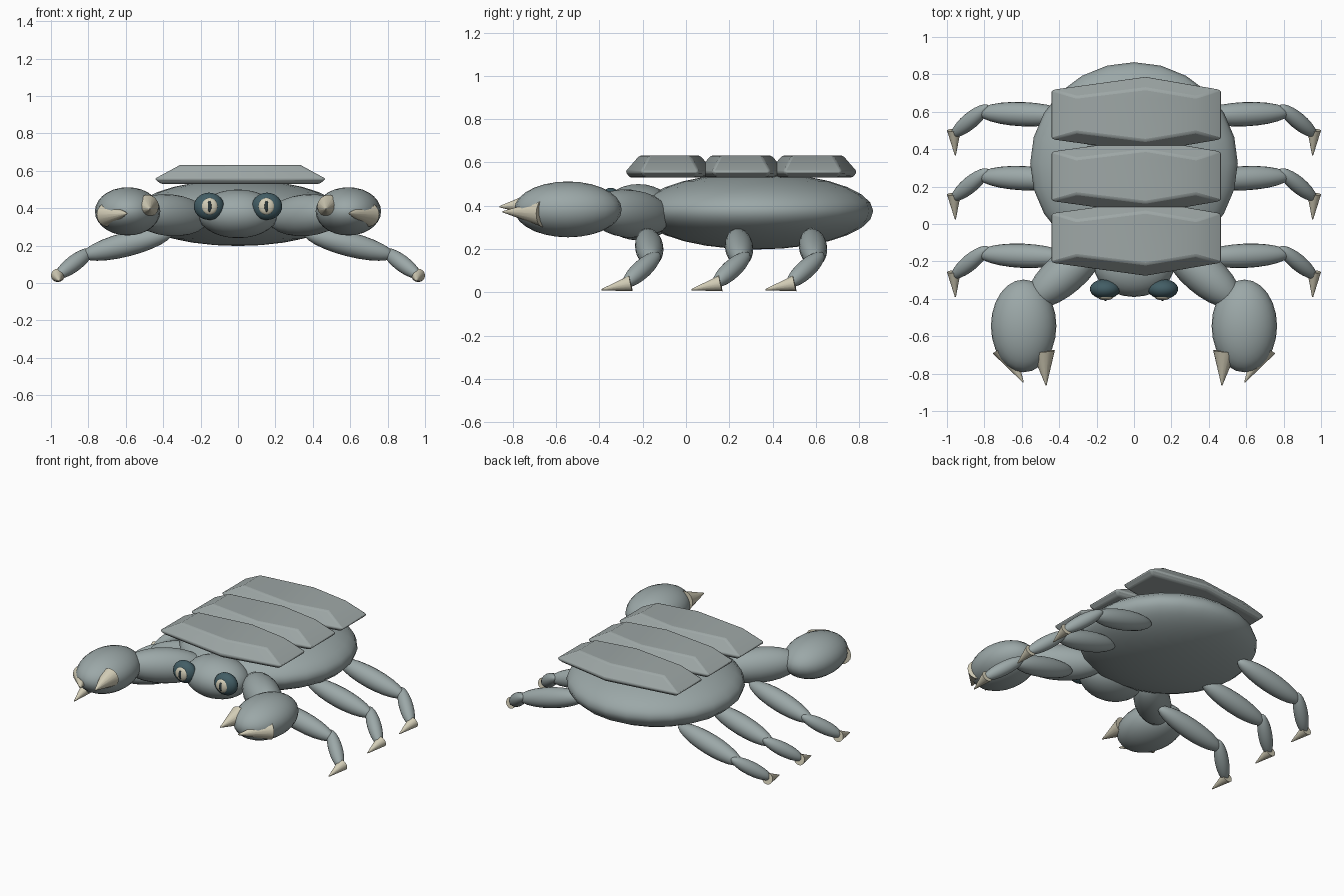
import bpy, bmesh, math
from mathutils import Vector

if "Cube" in bpy.data.objects:
    bpy.data.objects.remove(bpy.data.objects["Cube"])


def material(name, rgb):
    m = bpy.data.materials.new(name)
    m.diffuse_color = (*rgb, 1)
    m.use_nodes = True
    m.node_tree.nodes["Principled BSDF"].inputs["Base Color"].default_value = m.diffuse_color
    return m


SHELL = material("grey_shell", (0.33, 0.39, 0.39))
PLATE = material("grey_plate", (0.34, 0.385, 0.38))
CLAW = material("cream_claw", (0.66, 0.62, 0.48))
EYE = material("dark_teal", (0.055, 0.11, 0.13))
PUPIL = material("near_black", (0.025, 0.04, 0.045))


def finish(ob, name, mat, angle=60):
    ob.name = name
    ob.data.materials.append(mat)
    bpy.ops.object.select_all(action='DESELECT')
    ob.select_set(True)
    bpy.context.view_layer.objects.active = ob
    bpy.ops.object.shade_smooth_by_angle(angle=math.radians(angle))
    return ob


def ball(name, centre, radii, mat, segments=24, rings=14):
    bpy.ops.mesh.primitive_uv_sphere_add(segments=segments, ring_count=rings, location=centre)
    ob = bpy.context.object
    ob.scale = radii
    return finish(ob, name, mat)


def limb(name, a, b, radius, mat):
    """Ellipsoid stretched between two points."""
    a, b = Vector(a), Vector(b)
    ob = ball(name, (a + b) / 2, (radius, radius, (b - a).length / 2), mat, 20, 12)
    ob.rotation_euler = (b - a).to_track_quat('Z', 'Y').to_euler()
    return ob


def spike(name, base, tip, radius, mat):
    base, tip = Vector(base), Vector(tip)
    bpy.ops.mesh.primitive_cone_add(vertices=16, radius1=radius, radius2=0.003,
                                    depth=(tip - base).length, location=(base + tip) / 2)
    ob = bpy.context.object
    ob.rotation_euler = (tip - base).to_track_quat('Z', 'Y').to_euler()
    return finish(ob, name, mat, 50)


def back_plate(name, y):
    """Six-sided slab with a wide sloping rim."""
    # each ring: half width, corner half depth, peak half depth, height
    rings = [(0.425, 0.115, 0.185, 0.53), (0.458, 0.135, 0.205, 0.557),
             (0.32, 0.095, 0.14, 0.632)]
    bm = bmesh.new()
    loops = []
    for w, c, p, z in rings:
        outline = [(-w, -c), (0.05, -p), (w, -c), (w, c), (0.05, p), (-w, c)]
        loops.append([bm.verts.new((x + 0.012, y + d, z)) for x, d in outline])
    for lo, hi in zip(loops, loops[1:]):
        for i in range(6):
            j = (i + 1) % 6
            bm.faces.new((lo[i], lo[j], hi[j], hi[i]))
    bm.faces.new(loops[0][::-1])
    bm.faces.new(loops[-1])
    bmesh.ops.recalc_face_normals(bm, faces=bm.faces)
    me = bpy.data.meshes.new(name)
    bm.to_mesh(me)
    bm.free()
    ob = bpy.data.objects.new(name, me)
    bpy.context.collection.objects.link(ob)
    bev = ob.modifiers.new("soft_edges", 'BEVEL')
    bev.width, bev.segments = 0.01, 2
    return finish(ob, name, PLATE, 30)


# Body, head and back plates
ball("body", (0, 0.325, 0.375), (0.555, 0.54, 0.177), SHELL)
ball("head", (0, -0.22, 0.37), (0.215, 0.17, 0.13), SHELL)
for i, y in enumerate((-0.075, 0.255, 0.585)):
    back_plate(f"back_plate_{i + 1}", y)

for s, side in ((-1, "left"), (1, "right")):
    # Eyes
    ball(f"{side}_eye", (s * 0.155, -0.348, 0.41), (0.081, 0.053, 0.073), EYE)
    ball(f"{side}_iris", (s * 0.152, -0.387, 0.41), (0.044, 0.021, 0.045), CLAW, 16, 10)
    ball(f"{side}_pupil", (s * 0.152, -0.402, 0.41), (0.012, 0.009, 0.03), PUPIL, 12, 8)

    # Front arms and pincers
    limb(f"{side}_arm", (s * 0.17, -0.09, 0.345), (s * 0.56, -0.43, 0.38), 0.112, SHELL)
    ball(f"{side}_pincer", (s * 0.59, -0.545, 0.383), (0.175, 0.248, 0.129), SHELL)
    spike(f"{side}_large_pincer_tip", (s * 0.485, -0.68, 0.41), (s * 0.47, -0.862, 0.395), 0.062, CLAW)
    spike(f"{side}_small_pincer_tip", (s * 0.70, -0.66, 0.365), (s * 0.592, -0.846, 0.372), 0.064, CLAW)

    # Walking legs
    for i, y in enumerate((0, 0.415, 0.757)):
        n = f"{side}_leg_{i + 1}"
        limb(n + "_upper", (s * 0.35, y - 0.18, 0.27), (s * 0.835, y - 0.16, 0.145), 0.065, SHELL)
        limb(n + "_lower", (s * 0.78, y - 0.125, 0.178), (s * 0.972, y - 0.285, 0.033), 0.044, SHELL)
        spike(n + "_tip", (s * 0.963, y - 0.255, 0.041), (s * 0.955, y - 0.39, 0.012), 0.037, CLAW)
